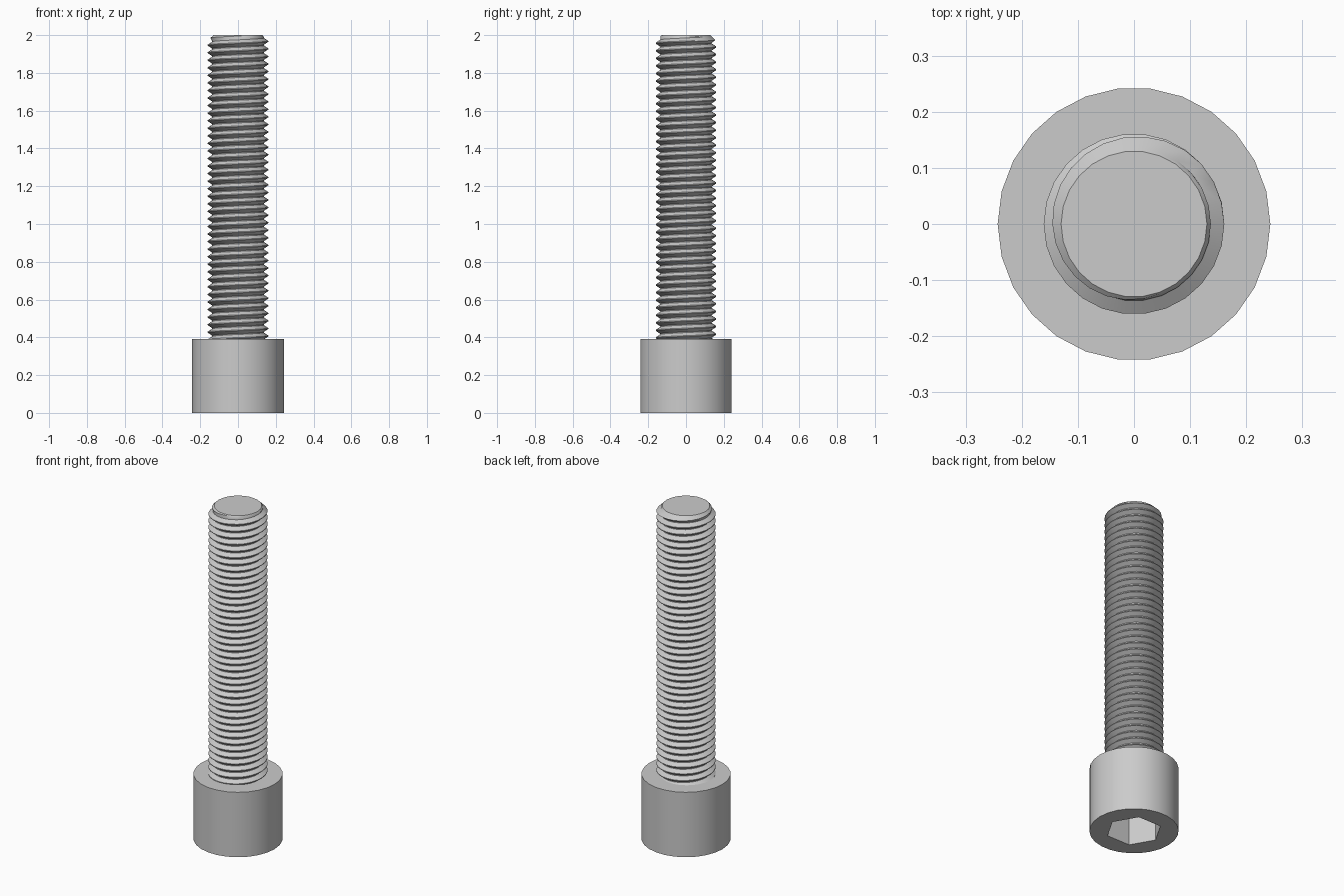
import bpy, bmesh
from math import cos, sin, tau, radians

if "Cube" in bpy.data.objects:
    bpy.data.objects.remove(bpy.data.objects["Cube"])

SIDES = 26
HEAD_R, HEAD_H = 0.243, 0.39
SOCKET_R, SOCKET_DEPTH = 0.153, 0.2
CREST_R, ROOT_R, TIP_R = 0.161, 0.137, 0.13
PITCH, TOP, TAPER = 0.04, 2.0, 0.03

steel = bpy.data.materials.new("steel grey")
steel.use_nodes = True
grey = (0.6, 0.6, 0.6, 1)
steel.diffuse_color = grey
steel.node_tree.nodes["Principled BSDF"].inputs["Base Color"].default_value = grey


def ring(bm, radius, z, count):
    return [bm.verts.new((radius * cos(tau * i / count), radius * sin(tau * i / count), z))
            for i in range(count)]


def skin(bm, a, b):
    """Join two rings of equal size with quads."""
    n = len(a)
    for i in range(n):
        j = (i + 1) % n
        bm.faces.new((a[i], a[j], b[j], b[i]))


def finish(bm, name):
    bmesh.ops.recalc_face_normals(bm, faces=bm.faces)
    mesh = bpy.data.meshes.new(name)
    bm.to_mesh(mesh)
    bm.free()
    mesh.materials.append(steel)
    obj = bpy.data.objects.new(name, mesh)
    bpy.context.collection.objects.link(obj)
    bpy.ops.object.select_all(action='DESELECT')
    obj.select_set(True)
    bpy.context.view_layer.objects.active = obj
    bpy.ops.object.shade_smooth_by_angle(angle=radians(30))


# Cylindrical head with a hexagonal socket sunk into its underside
bm = bmesh.new()
low, high = ring(bm, HEAD_R, 0, SIDES), ring(bm, HEAD_R, HEAD_H, SIDES)
rim, floor = ring(bm, SOCKET_R, 0, 6), ring(bm, SOCKET_R, SOCKET_DEPTH, 6)
skin(bm, low, high)
skin(bm, rim, floor)
bm.faces.new(high)
bm.faces.new(floor)
border = [e for e in bm.edges if all(v.co.z == 0 for v in e.verts)]
bmesh.ops.triangle_fill(bm, edges=border, use_beauty=True, normal=(0, 0, -1))
finish(bm, "head")

# Threaded shank: a helical strip with flat crests and roots, chamfered at the tip
bm = bmesh.new()
base = HEAD_H - 0.005
profile = [(0, ROOT_R), (0.1, ROOT_R), (0.5, CREST_R), (0.6, CREST_R)]
turns = int((TOP - base) / PITCH) + 3


def thread_point(row, seg):
    turn, k = divmod(row, len(profile))
    frac, radius = profile[k]
    z = base + PITCH * (turn - 1 + frac + seg / SIDES)
    z = min(max(z, base), TOP)
    limit = TIP_R + (CREST_R - TIP_R) * (TOP - z) / TAPER
    radius = min(radius, limit)
    a = tau * seg / SIDES
    return radius * cos(a), radius * sin(a), z


rows = turns * len(profile)
grid = [[bm.verts.new(thread_point(r, s)) for s in range(SIDES + 1)] for r in range(rows)]
for r in range(rows - 1):
    for s in range(SIDES):
        bm.faces.new((grid[r][s], grid[r][s + 1], grid[r + 1][s + 1], grid[r + 1][s]))
bmesh.ops.remove_doubles(bm, verts=bm.verts, dist=0.0001)
flat = [f for f in bm.faces if all(v.co.z > TOP - 0.0001 or v.co.z < base + 0.0001 for v in f.verts)]
bmesh.ops.delete(bm, geom=flat, context='FACES')
bmesh.ops.holes_fill(bm, edges=[e for e in bm.edges if e.is_boundary], sides=0)
finish(bm, "threaded_shank")
